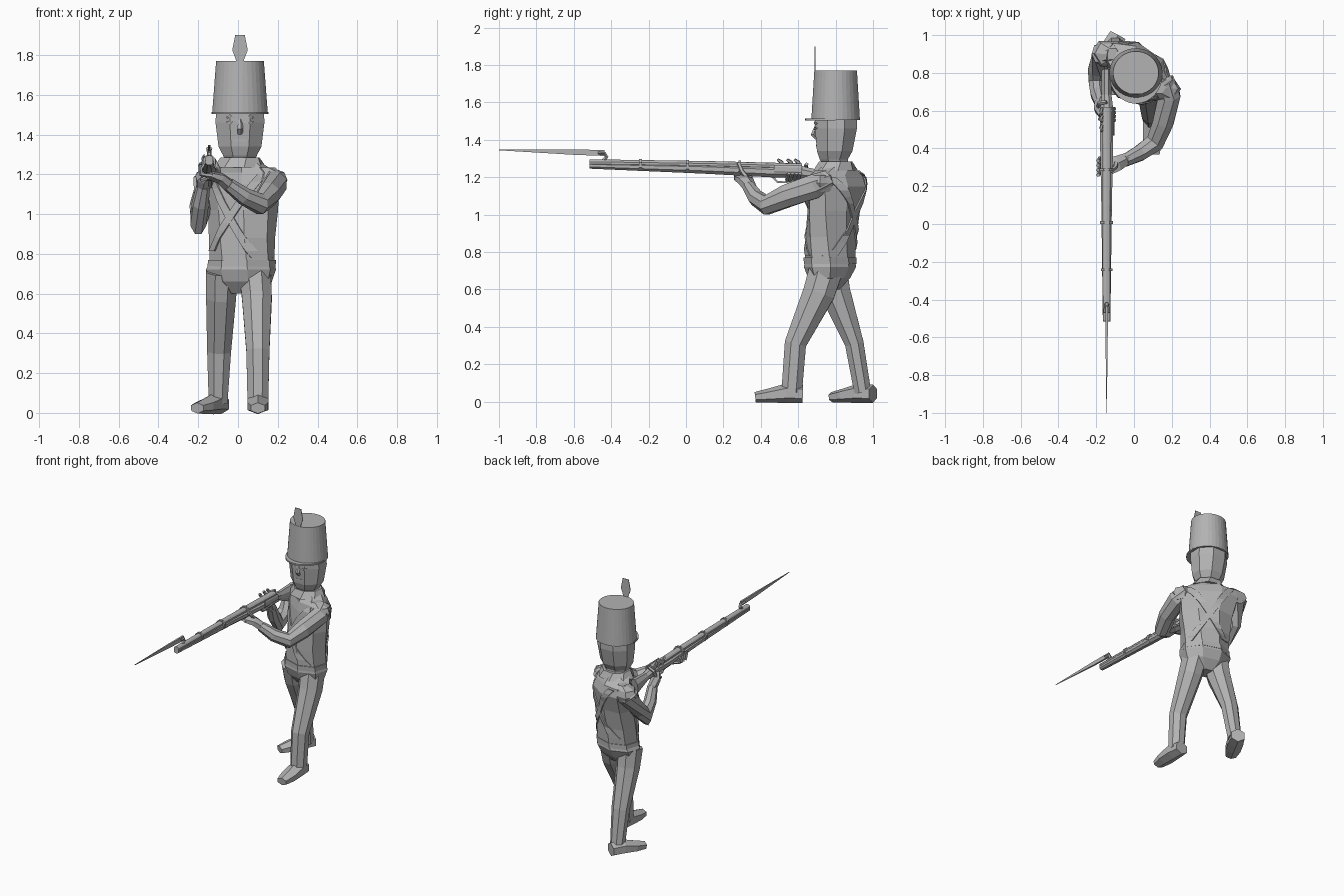
import bpy, bmesh
from math import sin, cos, pi, radians
from mathutils import Vector
from mathutils.bvhtree import BVHTree

cube = bpy.data.objects.get("Cube")
if cube:
    bpy.data.objects.remove(cube, do_unlink=True)

GREY = (0.45, 0.45, 0.45, 1)
grey = bpy.data.materials.new("plain grey")
grey.use_nodes = True
grey.diffuse_color = GREY
grey.node_tree.nodes["Principled BSDF"].inputs["Base Color"].default_value = GREY

UP = Vector((0, 0, 1))
FORWARD = Vector((0, -1, 0))


def finish(name, bm):
    bmesh.ops.recalc_face_normals(bm, faces=bm.faces)
    mesh = bpy.data.meshes.new(name)
    bm.to_mesh(mesh)
    bm.free()
    mesh.materials.append(grey)
    obj = bpy.data.objects.new(name, mesh)
    bpy.context.collection.objects.link(obj)
    return obj


def skin(name, rings, closed=True):
    """Bridge a list of point rings and cap both ends."""
    bm = bmesh.new()
    loops = [[bm.verts.new(p) for p in ring] for ring in rings]
    count = len(loops[0])
    for low, high in zip(loops, loops[1:]):
        for i in range(count if closed else count - 1):
            j = (i + 1) % count
            bm.faces.new((low[i], low[j], high[j], high[i]))
    if closed:
        bm.faces.new(loops[0])
        bm.faces.new(loops[-1])
    return finish(name, bm)


def ngon(sides):
    """Unit polygon whose flat sides touch the unit circle."""
    size = 1 / cos(pi / sides)
    angles = [(2 * i + 1) * pi / sides for i in range(sides)]
    return [(size * cos(a), size * sin(a)) for a in angles]


def body(name, rows, sides=8):
    """Stack level sections: height, centre x, centre y, half width, half depth, turn."""
    rings = []
    for z, cx, cy, width, depth, turn in rows:
        c, s = cos(radians(turn)), sin(radians(turn))
        rings.append([(cx + u * width * c - v * depth * s,
                       cy + u * width * s + v * depth * c, z) for u, v in ngon(sides)])
    return skin(name, rings)


def tube(name, rows, sides=6, ref=UP):
    """Sweep along a path: x, y, z, half width, half height."""
    points = [Vector(row[:3]) for row in rows]
    rings = []
    for i, (point, row) in enumerate(zip(points, rows)):
        before = (point - points[i - 1]).normalized() if i else Vector()
        after = (points[i + 1] - point).normalized() if i + 1 < len(points) else Vector()
        along = (before + after).normalized()
        side = along.cross(ref).normalized()
        top = side.cross(along)
        rings.append([point + side * u * row[3] + top * v * row[4] for u, v in ngon(sides)])
    return skin(name, rings)


# Legs and shoes, left one forward
tube("left_leg", [(.085, .75, .71, .08, .09), (.095, .71, .58, .075, .085),
                  (.1, .585, .31, .058, .058), (.1, .565, .05, .052, .055)], 8, FORWARD)
tube("right_leg", [(-.08, .77, .71, .08, .09), (-.085, .8, .58, .075, .08),
                   (-.095, .9, .31, .06, .05), (-.1, .945, .05, .047, .045)], 8, FORWARD)
for name, heel, toe in (("left_shoe", (.1, .625), (.1, .37)),
                        ("right_shoe", (-.085, 1), (-.205, .78))):
    heel, toe = Vector(heel), Vector(toe)
    rows = []
    for step, width, height in ((0, .045, .042), (.35, .053, .045), (.7, .052, .033), (1, .035, .024)):
        spot = heel.lerp(toe, step)
        rows.append((spot.x, spot.y, height, width, height))
    tube(name, rows)

# Twisted coat, hips and belt
torso = body("torso", [(.75, .02, .77, .155, .12, -18), (.88, .02, .775, .16, .12, -24),
                       (1.02, .025, .79, .175, .12, -30), (1.15, .02, .815, .195, .12, -35),
                       (1.21, .015, .815, .185, .1, -36), (1.26, .01, .8, .1, .09, -20)])
body("hips", [(.6, .01, .765, .07, .05, -10), (.66, .015, .765, .15, .1, -14),
              (.72, .015, .77, .168, .125, -16), (.76, .02, .77, .156, .12, -18)])
body("waist_belt", [(.735, .018, .77, .163, .126, -17), (.77, .02, .77, .163, .126, -18)])
body("collar", [(1.235, .01, .8, .125, .11, -15), (1.285, .01, .8, .095, .085, -5)])

# Cross belts laid over the coat, front and back
bm = bmesh.new()
bm.from_mesh(torso.data)
coat = BVHTree.FromBMesh(bm)
turn = radians(-29)
across = Vector((cos(turn), sin(turn), 0))
facing = Vector((sin(turn), -cos(turn), 0))
core = Vector((.02, .79, 0))
for side_name, outward in (("front", facing), ("back", -facing)):
    for belt_name, lean in (("left", 1), ("right", -1)):
        rows = []
        for i in range(13):
            step = i / 12
            middle = core + across * lean * (.15 - .29 * step) + UP * (1.2 - .42 * step)
            row = []
            for edge in (-1, 1):
                start = middle + across * edge * .024 + outward
                hit = coat.ray_cast(start, -outward)[0]
                if hit:
                    row.append(hit + outward * .009)
            if len(row) == 2:
                rows.append(row)
        belt = skin(f"{side_name}_{belt_name}_cross_belt", rows, closed=False)
        belt.modifiers.new("thickness", "SOLIDIFY").thickness = .008
bm.free()

# Arms
tube("left_arm", [(.155, .755, 1.19, .06, .05), (.185, .68, 1.15, .06, .065),
                  (.155, .54, 1.1, .055, .06), (.11, .43, 1.05, .05, .05),
                  (.03, .375, 1.09, .042, .042), (-.05, .335, 1.15, .032, .032)], 8)
tube("right_arm", [(-.11, .89, 1.2, .065, .05), (-.165, .9, 1.15, .06, .065),
                   (-.19, .82, 1.03, .052, .05), (-.2, .755, .97, .04, .07),
                   (-.19, .69, 1.05, .04, .042), (-.175, .64, 1.14, .032, .032)], 8)
for name, x, y in (("left_shoulder", .165, .72), ("right_shoulder", -.14, .9)):
    body(name, [(1.12, x, y, .05, .05, -30), (1.17, x, y, .075, .065, -30),
                (1.21, x, y, .06, .055, -30), (1.235, x * .8, y, .03, .03, -30)], 6)

# Hands with fingers curled round the stock
tube("left_hand", [(-.04, .345, 1.14, .03, .03), (-.09, .32, 1.18, .04, .026),
                   (-.145, .3, 1.195, .045, .018)])
tube("right_hand", [(-.178, .65, 1.13, .028, .028), (-.18, .61, 1.18, .03, .035),
                    (-.16, .58, 1.21, .025, .03)])
for i in range(4):
    y = .27 + i * .025
    tube(f"left_finger_{i}", [(-.12, y, 1.19, .01, .01), (-.185, y, 1.2, .01, .01),
                              (-.19, y - .01, 1.25, .009, .009)], 5, FORWARD)
    y = .56 + i * .02
    tube(f"right_finger_{i}", [(-.185, y, 1.17, .009, .009), (-.145, y - .02, 1.185, .009, .009),
                               (-.1, y - .01, 1.22, .008, .008)], 5, FORWARD)
tube("left_thumb", [(-.09, .34, 1.18, .012, .012), (-.1, .3, 1.23, .01, .01),
                    (-.12, .28, 1.275, .008, .008)], 5, FORWARD)
tube("right_thumb", [(-.185, .62, 1.2, .012, .012), (-.185, .64, 1.25, .01, .01),
                     (-.145, .645, 1.27, .008, .008)], 5, FORWARD)

# Musket
GUN = -.145
tube("barrel", [(GUN, -.515, 1.277, .02, .018), (GUN, .1, 1.268, .022, .018),
                (GUN, .62, 1.255, .026, .018)], 10)
tube("gun_stock", [(GUN, -.515, 1.262, .02, .016), (GUN, .1, 1.245, .028, .026),
                   (GUN, .45, 1.23, .035, .03), (GUN, .6, 1.23, .036, .034),
                   (GUN, .68, 1.215, .026, .03), (GUN, .81, 1.19, .027, .06)], 8)
for i, y in enumerate((-.25, 0, .28)):
    z = 1.266 - .03 * (y + .25)
    radius = .031 + .014 * (y + .25)
    tube(f"barrel_band_{i}", [(GUN, y, z, radius, radius), (GUN, y + .015, z, radius, radius)], 8)
tube("lock_plate", [(GUN + .037, .47, 1.245, .005, .018), (GUN + .037, .62, 1.24, .005, .02)])
for i, y in enumerate((.52, .57, .61)):
    tube(f"lock_part_{i}", [(GUN - .02, y, 1.25, .009, .009), (GUN - .03, y - .01, 1.28, .008, .01),
                            (GUN - .025, y - .03, 1.295, .005, .006)], 5, FORWARD)
tube("trigger_guard", [(GUN, .46, 1.205, .008, .005), (GUN, .49, 1.175, .008, .005),
                       (GUN, .56, 1.172, .008, .005), (GUN, .6, 1.2, .008, .005)], 4)
tube("bayonet_socket", [(GUN, -.44, 1.29, .011, .01), (GUN, -.425, 1.31, .01, .01),
                        (GUN, -.435, 1.328, .008, .012), (GUN, -.47, 1.33, .007, .015)], 6, Vector((1, 0, 0)))
tube("bayonet_blade", [(GUN, -.435, 1.33, .007, .016), (GUN, -.6, 1.334, .006, .014),
                       (GUN, -1, 1.346, .001, .002)], 4)

# Head and face
body("head", [(1.24, .01, .81, .065, .06, 0), (1.295, .01, .79, .085, .075, 0),
              (1.34, .01, .795, .108, .095, 0), (1.46, .01, .802, .123, .112, 0),
              (1.52, .01, .802, .12, .112, 0)])
tube("nose", [(.01, .698, 1.48, .008, .006), (.01, .683, 1.43, .013, .014),
              (.01, .7, 1.405, .012, .008)], 5, FORWARD)
for name, way in (("left", 1), ("right", -1)):
    for part, z, droop in (("brow", 1.485, .008), ("eyelid", 1.465, -.008)):
        tube(f"{name}_{part}", [(.01 + way * .022, .694, z, .005, .005),
                                (.01 + way * .045, .69, z + droop, .006, .005),
                                (.01 + way * .066, .698, z, .004, .004)], 4)
tube("mouth", [(-.025, .701, 1.37, .005, .006), (.045, .701, 1.37, .005, .006)], 4)

# Tall hat with peak and plume
body("hat", [(1.505, .01, .8, .14, .13, 0), (1.77, .01, .8, .12, .114, 0)], 32)
peak = [(.01 + .143 * cos(pi * i / 16), .8 - .163 * sin(pi * i / 16)) for i in range(17)]
skin("hat_peak", [[(x, y, z) for x, y in peak] for z in (1.503, 1.514)])
tube("plume", [(.01, .689, 1.72, .012, .002), (.01, .689, 1.775, .02, .002),
               (.01, .689, 1.825, .039, .002), (.01, .689, 1.9, .024, .002)], 4, FORWARD)
plume = bpy.data.objects["plume"]
for vert in plume.data.vertices:
    vert.co.y = .69 + (.002 if vert.co.y > .689 else -.002)
